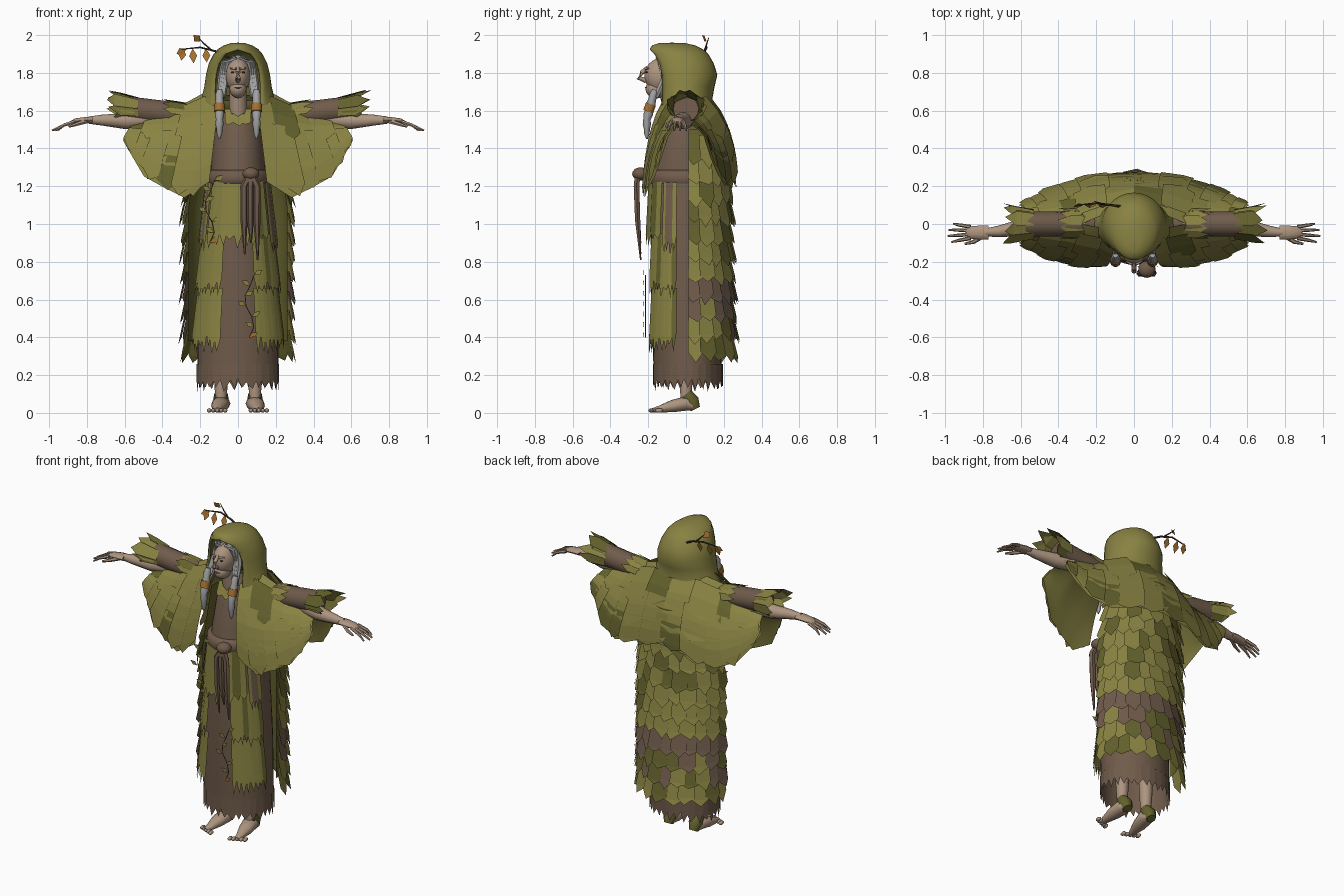
import bpy, bmesh, random
from math import sin, cos, pi, asin, radians
from mathutils import Vector, Matrix

random.seed(4)
if "Cube" in bpy.data.objects:
    bpy.data.objects.remove(bpy.data.objects["Cube"])


def paint(name, *rgb):
    m = bpy.data.materials.new(name)
    m.use_nodes = True
    m.diffuse_color = (*rgb, 1)
    m.node_tree.nodes["Principled BSDF"].inputs["Base Color"].default_value = (*rgb, 1)
    return m


olive = paint("olive leaf", .25, .225, .055)
moss = paint("dark moss", .125, .12, .026)
brown = paint("brown cloth", .16, .105, .07)
bark = paint("dark bark", .06, .035, .022)
skin = paint("skin", .42, .30, .215)
grey = paint("grey hair", .36, .36, .36)
ochre = paint("ochre", .37, .16, .028)
LEAFY = [olive, moss, brown]


def finish(name, bm, mats, smooth=False, solid=True):
    bm.normal_update()
    if solid:
        bmesh.ops.recalc_face_normals(bm, faces=bm.faces)
    else:  # open sheets face away from the body axis
        for f in bm.faces:
            c = f.calc_center_median()
            if f.normal.dot(Vector((c.x, c.y, 0))) < 0:
                f.normal_flip()
    me = bpy.data.meshes.new(name)
    bm.to_mesh(me)
    bm.free()
    ob = bpy.data.objects.new(name, me)
    bpy.context.collection.objects.link(ob)
    for m in mats:
        me.materials.append(m)
    if smooth:
        bpy.context.view_layer.objects.active = ob
        ob.select_set(True)
        bpy.ops.object.shade_smooth_by_angle(angle=radians(50))
        ob.select_set(False)
    return ob


def skin_rings(bm, rings, closed=True, caps=True):
    rows = [[bm.verts.new(p) for p in r] for r in rings]
    n = len(rows[0])
    for a, b in zip(rows, rows[1:]):
        for i in range(n if closed else n - 1):
            j = (i + 1) % n
            bm.faces.new((a[i], a[j], b[j], b[i]))
    if caps:
        bm.faces.new(rows[0])
        bm.faces.new(rows[-1])


def tube(name, path, radii, mat, sides=8, squash=1):
    pts = [Vector(p) for p in path]
    rings = []
    for i, p in enumerate(pts):
        t = (pts[min(i + 1, len(pts) - 1)] - pts[max(i - 1, 0)]).normalized()
        ref = Vector((0, 0, 1)) if abs(t.z) < .8 else Vector((0, 1, 0))
        s = t.cross(ref).normalized()
        o = s.cross(t)
        rings.append([p + radii[i] * (s * squash * cos(k * 2 * pi / sides) + o * sin(k * 2 * pi / sides))
                      for k in range(sides)])
    bm = bmesh.new()
    skin_rings(bm, rings)
    return finish(name, bm, [mat], True)


def blob(name, centre, size, mat, segs=14):
    bm = bmesh.new()
    bmesh.ops.create_uvsphere(bm, u_segments=segs, v_segments=segs // 2 + 1, radius=1,
                              matrix=Matrix.Translation(centre) @ Matrix.Diagonal((*size, 1)))
    return finish(name, bm, [mat], True)


def around(a, z, rx, ry, cy=0):
    return Vector((rx * sin(a), cy - ry * cos(a), z))


def body(name, rings, mat, caps=True, sides=32):
    bm = bmesh.new()
    skin_rings(bm, [[around(k * 2 * pi / sides, *r) for k in range(sides)] for r in rings], True, caps)
    return finish(name, bm, [mat], True)


def lerp(a, b, t):
    return a + (b - a) * t


def sheet(name, P, nu, nv, v1, mat):
    bm = bmesh.new()
    skin_rings(bm, [[P(i / nu, v1 * j / nv, 0) for i in range(nu + 1)] for j in range(nv + 1)], False, False)
    return finish(name, bm, [mat], True, False)


def flakes(bm, P, count, v0, v1, weights, tooth=.3, lift=.012):
    """A row of pointed scraps laid on the surface P(u, v, lift)."""
    for i in range(count):
        l, r = max(0, (i - .12) / count), min(1, (i + 1.12) / count)
        w = lift * (1 + i % 2) / 2
        vm = lerp(v0, v1, 1 - tooth * random.uniform(.6, 1.2))
        tip = lerp(v0, v1, random.uniform(.88, 1.05))
        mid = lerp(l, r, random.uniform(.3, .7))
        rows = [[bm.verts.new(P(u, v, w)) for u in (l, r)] for v in (v0, (v0 + vm) / 2, vm)]
        end = bm.verts.new(P(mid, tip, w))
        fs = [bm.faces.new((a[0], a[1], b[1], b[0])) for a, b in zip(rows, rows[1:])]
        fs.append(bm.faces.new((rows[2][0], rows[2][1], end)))
        k = random.choices(range(3), weights)[0]
        for f in fs:
            f.material_index = k


def leaf(name, base, tip, width, mat):
    b, t = Vector(base), Vector(tip)
    s = (t - b).cross(Vector((0, 1, 0))).normalized() * width
    bm = bmesh.new()
    m = lerp(b, t, .5)
    bm.faces.new([bm.verts.new(p) for p in (b, m + s, t, m - s)])
    return finish(name, bm, [mat], solid=False)


# Under-robe with a ragged hem, torso and neck
body("under_robe", [(.18, .215, .18, .01), (.6, .215, .185, 0), (1.0, .19, .185, 0), (1.24, .155, .185, 0)], brown, False)
body("torso", [(1.2, .15, .19), (1.34, .14, .165), (1.48, .125, .13), (1.57, .09, .1), (1.61, .05, .07)], brown)
bm = bmesh.new()
flakes(bm, lambda u, v, w: around(u * 2 * pi, lerp(.26, .12, v), .217 + w, .182 + w, .01), 30, 0, 1, (0, 0, 1), .5, .003)
finish("ragged_hem", bm, LEAFY, solid=False)
tube("neck", [(0, -.06, 1.55), (0, -.1, 1.72)], [.05, .045], skin)
bm = bmesh.new()
flakes(bm, lambda u, v, w: Vector((lerp(-.07, .07, u), lerp(-.085, -.125, v) - w, lerp(1.61, 1.52, v))), 3, 0, 1, (1, 0, 0))
finish("collar", bm, LEAFY, solid=False)

# Sash, knot and hanging ribbons
body("sash", [(1.215, .165, .2), (1.23, .172, .21), (1.27, .168, .205), (1.285, .15, .185)], brown)
blob("sash_knot", (.068, -.24, 1.265), (.046, .045, .035), brown)
for x, end in ((.032, .84), (.065, .9), (.1, .81)):
    tube("ribbon", [(.068, -.255, 1.27), (x, -.262, 1.2), (x, -.256, 1.02), (x + .004, -.24, end)],
         [.016, .017, .016, .004], brown, 6, 1.2)


# Front apron in three tattered tiers, split in the lower two
def apron_tier(a0, a1, z0, z1):
    def P(u, v, w):
        z = lerp(z0, z1, v)
        grow = .018 * v + w
        return around(radians(lerp(a0, a1, u)), z, lerp(.235, .175, max(0, z - .4) / .82) + grow, .195 + grow)
    return P


bm = bmesh.new()
flakes(bm, apron_tier(-50, 50, 1.225, .88), 9, 0, 1, (12, 1, 0), .2, .004)
for side in (-1, 1):
    flakes(bm, apron_tier(side * 53, side * 76, 1.22, .85), 4, 0, 1, (5, 1, 1), .2, .004)
    for z in (.95, .66):
        flakes(bm, apron_tier(side * 22, side * 76, z, z - .34), 8, 0, 1, (10, 1, 0), .28, .004)
finish("apron_tiers", bm, LEAFY, solid=False)


# Back cloak of overlapping leaf rows with brown bands
def cloak(z0, z1):
    def P(u, v, w):
        z = lerp(z0, z1, v)
        t = min(1, (1.5 - z) / .4)
        grow = w + .038 * v
        return around(radians(lerp(88, 272, u)), z, lerp(.2, .264, t) + grow, lerp(.225, .195, t) + .03 * (1.5 - z) + grow - .012, .02)
    return P


sheet("cloak_lining", lambda u, v, w: cloak(1.5, .38)(u, v, -.04 * v), 24, 8, 1, moss)
bm = bmesh.new()
BANDS = {7: (0, 0, 1), 8: (1, 1, 3), 9: (4, 2, 3)}
for row in range(11):
    top = 1.47 - row * .103
    flakes(bm, cloak(top, top - .175), 11 + row % 2, 0, 1, BANDS.get(row, (5, 1, 0)), .3, .014)
finish("cloak_leaves", bm, LEAFY, solid=False)

# Shawl: front and back panels draped over the arms, open at the sides
ARM_TOPS = [(.28, 0, 1.64), (.37, 0, 1.585), (.48, 0, 1.56), (.56, 0, 1.53)]
FRONT = list(zip([(.10, -.1, 1.66), (.17, -.02, 1.70)] + ARM_TOPS,
                 [(.155, -.22, 1.2), (.29, -.22, 1.11), (.39, -.2, 1.165), (.505, -.165, 1.235), (.56, -.13, 1.34), (.612, -.1, 1.44)]))
BACK = list(zip([(0, .1, 1.68), (.16, .05, 1.69)] + ARM_TOPS,
                [(0, .265, 1.26), (.2, .26, 1.23), (.36, .22, 1.18), (.49, .17, 1.24), (.56, .13, 1.34), (.612, .1, 1.44)]))


def drape(columns, side):
    def P(u, v, w):
        i = min(int(u * 5), 4)
        a, b = (lerp(Vector(columns[i][k]), Vector(columns[i + 1][k]), u * 5 - i) for k in (0, 1))
        p = lerp(a, b, v)
        p.y = lerp(a.y, b.y, sin(min(v, 1) * pi / 2) ** .65) + (w if b.y > 0 else -w)
        p.z += w * .6
        p.x *= side
        return p
    return P


for columns, label, weights in ((FRONT, "front", (11, 1, 0)), (BACK, "back", (7, 1, 0))):
    for side in (-1, 1):
        P = drape(columns, side)
        sheet("shawl_" + label, P, 15, 8, .95, olive)
        bm = bmesh.new()
        for v0, v1, n in ((.6, 1.0, 6), (.3, .76, 6), (.04, .46, 5)):
            flakes(bm, P, n, v0, v1, weights, .25, .014)
        finish("shawl_scraps_" + label, bm, LEAFY, solid=False)

# Hood: rows of height, half width, front, back, half opening
HOOD = [(1.57, .25, -.15, .17, .12), (1.64, .2, -.16, .135, .122), (1.73, .178, -.172, .152, .125), (1.79, .17, -.18, .166, .122),
        (1.85, .155, -.187, .147, .107), (1.9, .13, -.192, .118, .07), (1.925, .108, -.192, .09, 0), (1.945, .076, -.18, .05, 0),
        (1.957, .04, -.145, 0, 0), (1.96, .0005, -.075, -.074, 0)]
rings = []
for z, rx, yf, yb, gap in HOOD:
    g = asin(gap / rx)
    rings.append([around(lerp(g, 2 * pi - g, k / 28), z, rx, (yb - yf) / 2, (yb + yf) / 2) for k in range(29)])
bm = bmesh.new()
skin_rings(bm, rings, False, False)
bmesh.ops.remove_doubles(bm, verts=bm.verts, dist=.002)
hood = finish("hood", bm, [olive, moss], True)
rim = hood.modifiers.new("thickness", "SOLIDIFY")
rim.thickness, rim.offset, rim.material_offset = .012, -1, 1

# Head and face
blob("head", (0, -.125, 1.785), (.066, .095, .095), skin, 20)
blob("jaw", (0, -.155, 1.715), (.046, .06, .05), skin)
tube("nose", [(0, -.205, 1.83), (0, -.235, 1.8), (0, -.25, 1.775), (0, -.21, 1.757)], [.008, .013, .014, .012], skin)
blob("mouth", (0, -.211, 1.722), (.02, .006, .004), brown)
blob("hair_cap", (0, -.08, 1.8), (.086, .08, .095), grey, 18)

for side in (-1, 1):
    # Eyes, brows, hair and braids
    blob("eye", (side * .027, -.207, 1.803), (.011, .007, .005), bark)
    tube("brow", [(side * .012, -.213, 1.822), (side * .042, -.198, 1.824)], [.007, .004], skin)
    for k in range(3):
        x = .066 + .011 * k
        tube("hair_lock", [(side * .01, -.15 + .02 * k, 1.88), (side * (x - .012), -.135 + .012 * k, 1.855),
                           (side * x, -.115, 1.77), (side * (x + .014), -.16, 1.67)], [.012, .015, .019, .014], grey, 6)
    tube("braid", [(side * .098, -.165 - .007 * min(k, 6), 1.71 - .026 * k) for k in range(11)],
         [.014, .022, .02, .026, .021, .025, .019, .022, .016, .014, .004], grey, 8)
    tube("braid_tie", [(side * .098, -.186, 1.635), (side * .098, -.2, 1.595)], [.029, .029], ochre, 10)

    # Sleeve with leafy shoulder and cuff
    def arm_z(x):
        return 1.545 + .11 * x
    tube("sleeve", [(side * x, 0, arm_z(x)) for x in (.2, .4, .58)], [.06, .066, .068], brown, 14)
    bm = bmesh.new()
    for start, stop, r0, r1, a0, a1 in ((.26, .4, .066, .075, -90, 90), (.53, .7, .068, .1, -120, 120), (.55, .66, .066, .085, -150, 150)):
        def cuff(u, v, w):
            a, r, x = radians(lerp(a0, a1, u)), lerp(r0, r1, v) + w, lerp(start, stop, v)
            return Vector((side * x, r * sin(a), arm_z(x) + r * cos(a) * .85))
        flakes(bm, cuff, 6, 0, 1, (3, 1, 0), .4)
    finish("sleeve_leaves", bm, LEAFY)

    # Arm and hand
    tube("arm", [(side * x, y, z) for x, y, z in ((.48, 0, 1.555), (.6, -.02, 1.545), (.72, -.04, 1.55), (.79, -.045, 1.55))],
         [.05, .044, .03, .02], skin, 10)
    tube("palm", [(side * x, -.045, z) for x, z in ((.77, 1.55), (.81, 1.55), (.86, 1.545), (.885, 1.535))],
         [.017, .017, .015, .01], skin, 10, 2.2)
    for k in range(4):
        y, reach = -.075 + .02 * k, (.965, .985, .98, .955)[k]
        tube("finger", [(side * .865, y, 1.542), (side * .925, y * 1.35 + .015, 1.522), (side * reach, y * 1.6 + .025, 1.495)],
             [.011, .009, .005], skin, 6)
    tube("thumb", [(side * .8, -.065, 1.545), (side * .85, -.095, 1.53), (side * .895, -.105, 1.515)], [.013, .011, .006], skin, 6)

    # Leg, foot, toes and heel wrap
    x = side * .09
    tube("leg", [(x, .0, .4), (x, .0, .2), (x, .0, .07)], [.046, .038, .03], skin, 10)
    tube("foot", [(x, .045, .036), (x, .0, .05), (x + side * .01, -.07, .036), (x + side * .018, -.14, .02), (x + side * .02, -.17, .016)],
         [.025, .04, .034, .019, .012], skin, 10, 1.25)
    for k in range(5):
        blob("toe", (x + side * (.021 * k - .022), -.178 + .009 * k, .013), (.012, .022, .012), skin, 8)
    tube("heel_wrap", [(x, .05, .02), (x, .03, .06), (x, .0, .1)], [.028, .043, .036], moss, 10)

# Twig on the hood with hanging leaves
tube("twig", [(-.05, .09, 1.88), (-.12, .1, 1.915), (-.2, .11, 1.935), (-.3, .1, 1.925)], [.007, .006, .005, .003], bark, 6)
tube("twig_fork", [(-.14, .1, 1.92), (-.18, .11, 1.955), (-.21, .12, 1.985)], [.005, .004, .002], bark, 6)
for base, tip in (((-.29, 1.93), (-.3, 1.865)), ((-.24, 1.93), (-.235, 1.85)), ((-.17, 1.93), (-.165, 1.855)),
                  ((-.2, 1.965), (-.235, 2.0)), ((-.275, 1.925), (-.325, 1.9))):
    leaf("twig_leaf", (base[0], .11, base[1]), (tip[0], .085, tip[1]), .021, ochre)

# Small vines climbing the apron
for x, z, y in ((-.15, .9, -.17), (.06, .4, -.215)):
    path = [(x + .025 * sin(k * 1.3), y, z + .055 * k) for k in range(7)]
    tube("vine", path, [.0025] * 7, moss, 5)
    for k, (px, py, pz) in enumerate(path):
        leaf("vine_leaf", (px, py - .006, pz), (px + .045 * (-1) ** k, py - .012, pz + .026), .014, olive if k else ochre)
